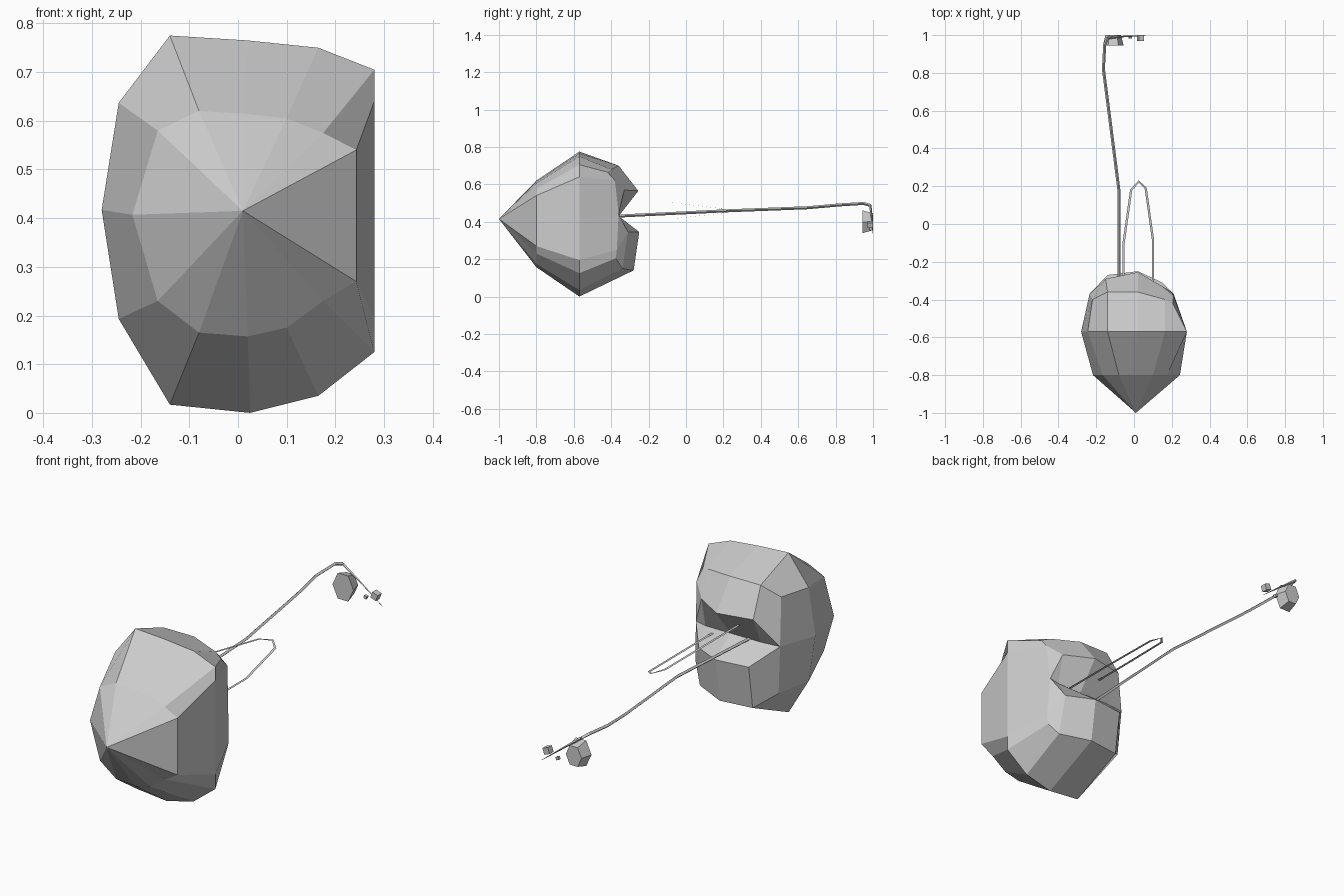
import bpy, bmesh
from math import radians
from mathutils import Vector, Matrix

if "Cube" in bpy.data.objects:
    bpy.data.objects.remove(bpy.data.objects["Cube"])


def make_object(name, bm):
    bmesh.ops.recalc_face_normals(bm, faces=bm.faces)
    mesh = bpy.data.meshes.new(name)
    bm.to_mesh(mesh)
    bm.free()
    ob = bpy.data.objects.new(name, mesh)
    bpy.context.collection.objects.link(ob)
    return ob


def tube(name, points, radius, tip=1.0):
    cu = bpy.data.curves.new(name, 'CURVE')
    cu.dimensions = '3D'
    cu.bevel_depth = radius
    cu.bevel_resolution = 0
    cu.use_fill_caps = True
    sp = cu.splines.new('POLY')
    sp.use_smooth = False
    sp.points.add(len(points) - 1)
    for i, (p, q) in enumerate(zip(sp.points, points)):
        p.co = (*q, 1)
        p.radius = 1 + (tip - 1) * i / (len(points) - 1)
    ob = bpy.data.objects.new(name, cu)
    bpy.context.collection.objects.link(ob)


# Faceted body: rings around the y axis, from the pointed front to the back
nose_ring = [(-.08, .62), (.01, .615), (.10, .605), (.175, .575), (.243, .54),
             (.243, .41), (.243, .27), (.175, .23), (.10, .175), (.02, .157),
             (-.08, .165), (-.165, .23), (-.217, .407), (-.165, .58)]
wide_ring = [(-.14, .775), (.02, .765), (.165, .75), (.28, .705), (.28, .64),
             (.28, .417), (.28, .195), (.28, .125), (.165, .035), (.025, 0),
             (-.14, .017), (-.245, .193), (-.28, .417), (-.245, .637)]
back_ring = [(-.14, -.36, .70), (.02, -.36, .70), (.165, -.40, .68),
             (.205, -.42, .665), (.21, -.38, .62), (.20, -.36, .44),
             (.21, -.37, .25), (.20, -.375, .205), (.165, -.34, .15),
             (.02, -.28, .14), (-.14, -.30, .14), (-.22, -.38, .20),
             (-.235, -.37, .43), (-.22, -.40, .65)]
bm = bmesh.new()
add = bm.verts.new
apex = add((.01, -1, .415))
A = [add((x, -.8, z)) for x, z in nose_ring]
B = [add((x, -.57, z)) for x, z in wide_ring]
R = [add(p) for p in back_ring]
for i in range(14):
    j = (i + 1) % 14
    bm.faces.new((apex, A[i], A[j]))
    bm.faces.new((A[i], B[i], B[j], A[j]))
    bm.faces.new((B[i], R[i], R[j], B[j]))

# Two lips folding into a sideways crease at the back
U = [add(p) for p in ((-.15, -.29, .565), (.02, -.255, .565), (.15, -.33, .57))]
L = [add(p) for p in ((-.14, -.27, .345), (.02, -.25, .345), (.15, -.31, .345))]
C = [add((x, -.36, .43)) for x in (-.14, .02, .15)]
for lip, ring in ((U, (13, 0, 1, 2, 3, 4)), (L, (11, 10, 9, 8, 7, 6))):
    r = [R[k] for k in ring]
    for k in (0, 1):
        bm.faces.new((r[k + 1], r[k + 2], lip[k + 1], lip[k]))
        bm.faces.new((lip[k], lip[k + 1], C[k + 1], C[k]))
    bm.faces.new((r[0], r[1], lip[0], R[12]))
    bm.faces.new((r[3], r[4], r[5], lip[2]))
    bm.faces.new((r[5], R[5], lip[2]))
    bm.faces.new((R[12], lip[0], C[0]))
    bm.faces.new((R[5], lip[2], C[2]))
make_object("body", bm)

# Long thin stalk and its tapering tip
tube("stalk", [(-.08, -.37, .43), (-.08, .18, .457), (-.14, .65, .475),
               (-.162, .82, .49), (-.155, .95, .498), (-.14, .985, .488)], .008)
tube("stalk_tip", [(-.14, .985, .488), (-.05, .993, .42), (.06, .997, .335)], .007, .15)

# Flat ribbon hoop
path = [Vector(p) for p in ((-.055, -.33, .505), (-.055, -.1, .505), (-.015, .18, .472),
                            (.025, .225, .46), (.062, .19, .445), (.1, -.08, .415),
                            (.1, -.35, .415))]
bm = bmesh.new()
rows = []
for i, p in enumerate(path):
    d = path[min(i + 1, len(path) - 1)] - path[max(i - 1, 0)]
    n = Vector((-d.y, d.x, 0)).normalized() * .006
    rows.append((bm.verts.new(p + n), bm.verts.new(p - n)))
for a, b in zip(rows, rows[1:]):
    bm.faces.new((a[0], a[1], b[1], b[0]))
make_object("hoop", bm)

# Faceted lump hanging under the end of the stalk
bm = bmesh.new()
bmesh.ops.create_cone(bm, cap_ends=True, segments=6, radius1=1, radius2=.75, depth=1,
                      matrix=Matrix.Translation((-.11, .972, .4))
                      @ Matrix.Diagonal((.055, .055, .07, 1))
                      @ Matrix.Rotation(radians(-90), 4, 'X')
                      @ Matrix.Rotation(radians(30), 4, 'Z'))
make_object("hanging_lump", bm)

# Small loose chips beside it
for name, loc, size in (("chip_large", (.035, .985, .385), .03),
                        ("chip_small", (-.02, .988, .362), .014)):
    bm = bmesh.new()
    bmesh.ops.create_cube(bm, size=size, matrix=Matrix.Translation(loc)
                          @ Matrix.Rotation(radians(20), 4, 'Y'))
    make_object(name, bm)
